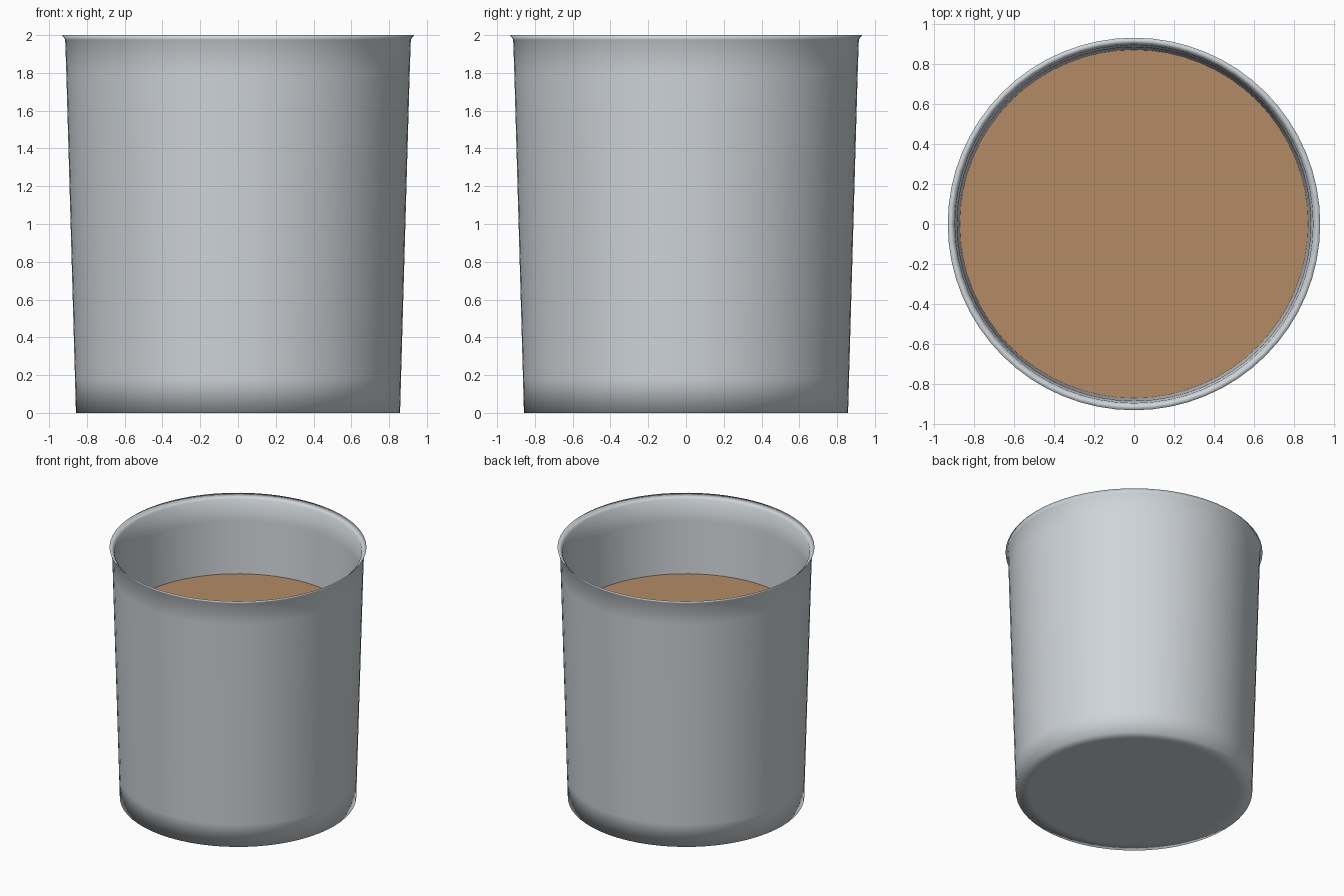
import bpy
import math

SEGMENTS = 64

cube = bpy.data.objects.get("Cube")
if cube:
    bpy.data.objects.remove(cube, do_unlink=True)


def make_material(name, rgb):
    mat = bpy.data.materials.new(name)
    mat.use_nodes = True
    color = (*rgb, 1.0)
    mat.diffuse_color = color
    mat.node_tree.nodes["Principled BSDF"].inputs["Base Color"].default_value = color
    return mat


def lathe(name, profile, mat):
    """Spin a radius/height profile around z; the ends are closed by flat caps."""
    verts, faces = [], []
    for r, z in profile:
        for i in range(SEGMENTS):
            a = math.tau * i / SEGMENTS
            verts.append((r * math.cos(a), r * math.sin(a), z))
    for ring in range(len(profile) - 1):
        low, high = ring * SEGMENTS, (ring + 1) * SEGMENTS
        for i in range(SEGMENTS):
            j = (i + 1) % SEGMENTS
            faces.append((low + i, low + j, high + j, high + i))
    last = (len(profile) - 1) * SEGMENTS
    faces.append(tuple(reversed(range(SEGMENTS))))
    faces.append(tuple(range(last, last + SEGMENTS)))
    mesh = bpy.data.meshes.new(name)
    mesh.from_pydata(verts, [], faces)
    mesh.materials.append(mat)
    obj = bpy.data.objects.new(name, mesh)
    bpy.context.collection.objects.link(obj)
    return obj


metal = make_material("pale_grey", (0.62, 0.66, 0.69))
brown = make_material("milky_brown", (0.45, 0.26, 0.13))

# Cup: base, tapered outer wall, flared lip, inner wall and floor
cup = lathe("cup", [
    (0.76, 0.0), (0.858, 0.0), (0.863, 0.18),
    (0.909, 1.8), (0.915, 1.975), (0.932, 2.0),
    (0.896, 1.965), (0.885, 1.8),
    (0.835, 0.2), (0.825, 0.06), (0.74, 0.06),
], metal)
cup.data.shade_smooth()

# Drink: flat surface meeting the inner wall
drink = lathe("drink", [(0.83, 0.08), (0.836, 0.2), (0.872, 1.38)], brown)
bpy.ops.object.select_all(action='DESELECT')
drink.select_set(True)
bpy.context.view_layer.objects.active = drink
bpy.ops.object.shade_smooth_by_angle(angle=math.radians(30))
